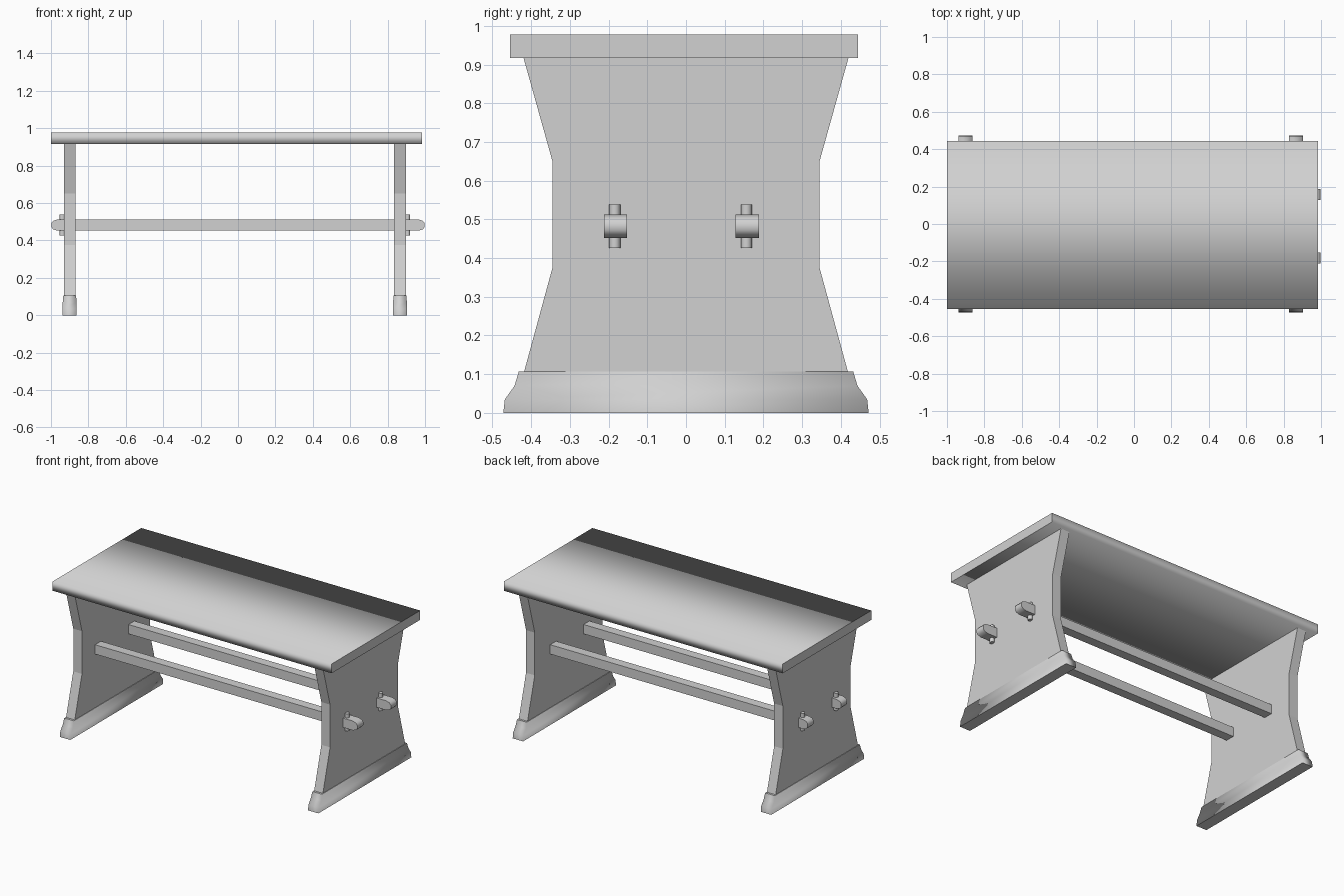
import bpy
import bmesh
from math import radians
from mathutils import Vector

if "Cube" in bpy.data.objects:
    bpy.data.objects.remove(bpy.data.objects["Cube"], do_unlink=True)

grey = bpy.data.materials.new("plain grey")
grey.use_nodes = True
grey.diffuse_color = (0.64, 0.64, 0.64, 1)
grey.node_tree.nodes["Principled BSDF"].inputs["Base Color"].default_value = grey.diffuse_color


def finish(name, bm, sharp=None):
    """Turn a bmesh into an object; sharp(edge) marks hard edges, None means flat."""
    bmesh.ops.recalc_face_normals(bm, faces=bm.faces[:])
    bm.normal_update()
    for f in bm.faces:
        f.smooth = sharp is not None
    if sharp:
        for e in bm.edges:
            e.smooth = not sharp(e)
    mesh = bpy.data.meshes.new(name)
    bm.to_mesh(mesh)
    bm.free()
    mesh.materials.append(grey)
    obj = bpy.data.objects.new(name, mesh)
    bpy.context.collection.objects.link(obj)
    return obj


def prism(points, axis, low, high):
    """Extrude a profile along x or y; points hold the two other coordinates."""
    bm = bmesh.new()
    place = {"x": lambda a, b: (low, a, b), "y": lambda a, b: (a, low, b)}[axis]
    face = bm.faces.new([bm.verts.new(place(a, b)) for a, b in points])
    moved = bmesh.ops.extrude_face_region(bm, geom=[face])["geom"]
    step = Vector((high - low, 0, 0)) if axis == "x" else Vector((0, high - low, 0))
    bmesh.ops.translate(bm, vec=step, verts=[v for v in moved if isinstance(v, bmesh.types.BMVert)])
    return bm


def steep(degrees):
    return lambda e: e.calc_face_angle(0) > radians(degrees)


def touches(axis):
    """Edges bordering a face that points along the axis."""
    return lambda e: any(abs(f.normal[axis]) > 0.99 for f in e.link_faces)


# Table top: long edges shade softly, ends stay crisp
top = [(-0.455, 0.917), (0.445, 0.917), (0.445, 0.977), (-0.455, 0.977)]
finish("table_top", prism(top, "x", -1.0, 0.985), touches(0))

# Waisted end panels, each on a moulded foot
side = [(0.42, 0.1), (0.345, 0.375), (0.345, 0.65), (0.42, 0.918)]
outline = side + [(-y, z) for y, z in reversed(side)]
foot_levels = [(0.472, 0.037, 0), (0.468, 0.037, 0.035), (0.443, 0.037, 0.07), (0.432, 0.034, 0.107)]

for label, x in (("right", -0.9), ("left", 0.866)):
    finish(label + "_panel", prism(outline, "x", x - 0.031, x + 0.031))

    bm = bmesh.new()
    rings = [[bm.verts.new((x + sx * w, sy * d, z)) for sx, sy in ((-1, -1), (1, -1), (1, 1), (-1, 1))]
             for d, w, z in foot_levels]
    for lower, upper in zip(rings, rings[1:]):
        for i in range(4):
            j = (i + 1) % 4
            bm.faces.new((lower[i], lower[j], upper[j], upper[i]))
    bm.faces.new(rings[0])
    bm.faces.new(rings[-1])
    finish(label + "_foot", bm, touches(2))

# Two stretchers with rounded ends, held by upright pegs
tip = [(0.965, 0.03), (0.988, 0.023), (0.998, 0.01)]
half = tip + [(x, -z) for x, z in reversed(tip)]
bar = [(x, 0.482 + z) for x, z in half + [(-x, -z) for x, z in half]]

for label, y in (("front", -0.182), ("back", 0.158)):
    finish(label + "_stretcher", prism(bar, "y", y - 0.03, y + 0.03), steep(60))
    for end, x in (("right", -0.939), ("left", 0.906)):
        bm = bmesh.new()
        bmesh.ops.create_cone(bm, cap_ends=True, segments=12, radius1=0.0145,
                              radius2=0.0145, depth=0.112)
        bmesh.ops.translate(bm, vec=(x, y - 0.002, 0.482), verts=bm.verts[:])
        finish(f"{label}_{end}_peg", bm, steep(40))
